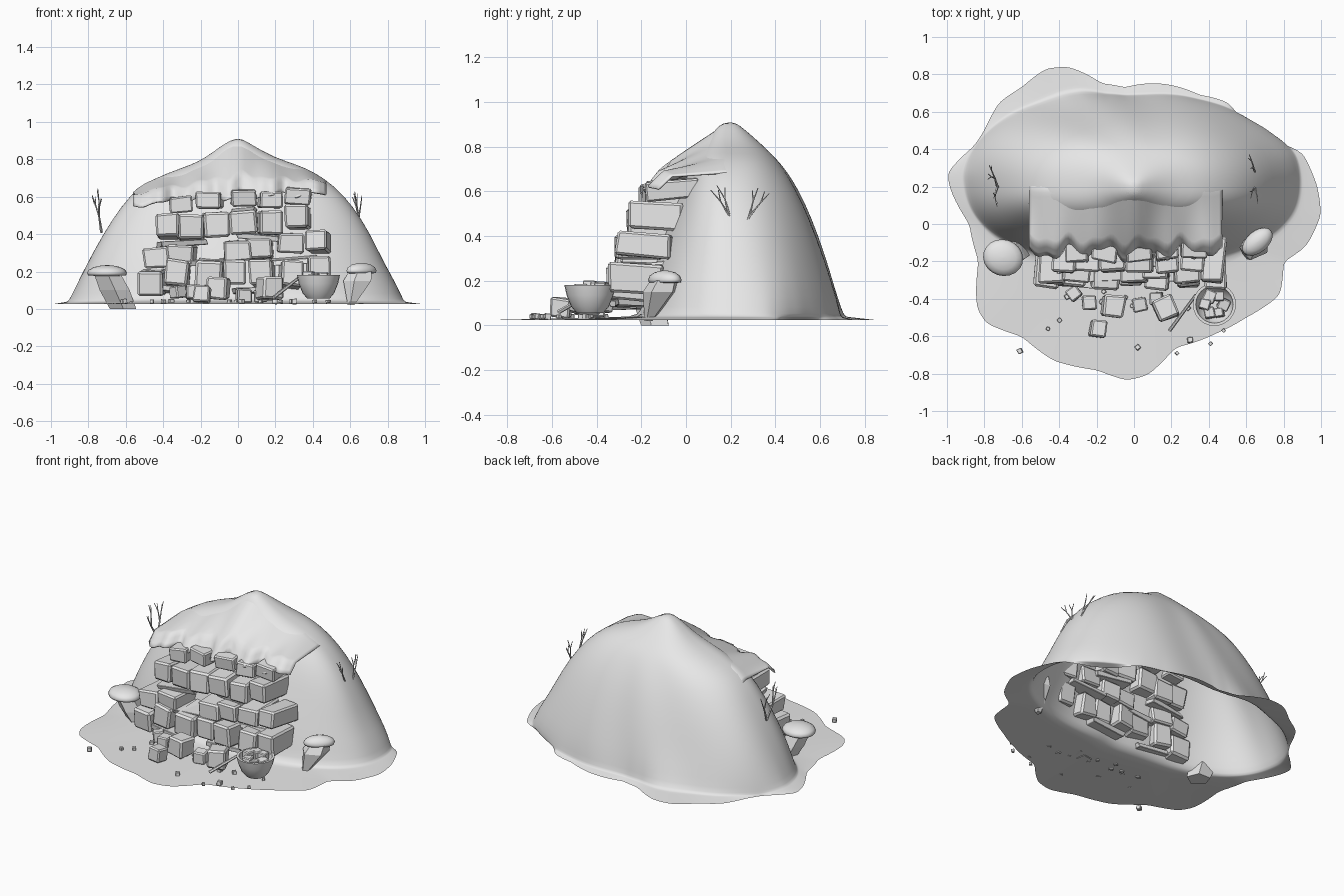
import bpy, bmesh, math, random
from math import sin, cos, tau
from mathutils import Vector, Euler

random.seed(7)
rnd = random.uniform
if "Cube" in bpy.data.objects:
    bpy.data.objects.remove(bpy.data.objects["Cube"])

stone = bpy.data.materials.new("pale grey")
stone.use_nodes = True
stone.diffuse_color = (0.8, 0.8, 0.8, 1)
stone.node_tree.nodes["Principled BSDF"].inputs["Base Color"].default_value = stone.diffuse_color


def finish(name, bm, smooth=False):
    bmesh.ops.recalc_face_normals(bm, faces=bm.faces)
    for f in bm.faces:
        f.smooth = smooth
    mesh = bpy.data.meshes.new(name)
    bm.to_mesh(mesh)
    bm.free()
    mesh.materials.append(stone)
    ob = bpy.data.objects.new(name, mesh)
    bpy.context.collection.objects.link(ob)
    return ob


def loft(bm, rings, closed=True, caps=False):
    """Skin a list of point rows with quads."""
    rows = [[bm.verts.new(p) for p in ring] for ring in rings]
    n = len(rows[0])
    for a, b in zip(rows, rows[1:]):
        for i in range(n if closed else n - 1):
            j = (i + 1) % n
            bm.faces.new((a[i], a[j], b[j], b[i]))
    if caps:
        bm.faces.new(rows[0])
        bm.faces.new(rows[-1])
    return rows


def lathe(bm, profile, centre, sides, squash=1, turn=0, lean=(0, 0)):
    """Stack rings of (radius, height); lean slides them sideways with height."""
    rings = []
    for r, z in profile:
        ring = []
        for i in range(sides):
            a = tau * i / sides
            x, y = r * cos(a), r * squash * sin(a)
            ring.append(Vector((x * cos(turn) - y * sin(turn) + lean[0] * z,
                                x * sin(turn) + y * cos(turn) + lean[1] * z, z)) + Vector(centre))
        rings.append(ring)
    loft(bm, rings, caps=True)


def lerp_table(x, pairs):
    pairs = sorted(pairs)
    if x <= pairs[0][0]:
        return pairs[0][1]
    for (a, u), (b, v) in zip(pairs, pairs[1:]):
        if x <= b:
            return u + (v - u) * (x - a) / max(b - a, 1e-6)
    return pairs[-1][1]


# Hollow mound with a thin ragged apron: height, left, right, front, back reach
LEVELS = [(.04, .89, .87, .2, .68), (.12, .86, .84, .18, .67), (.25, .81, .77, .15, .64),
          (.4, .73, .7, .1, .59), (.55, .63, .61, .05, .53), (.66, .53, .51, 0, .47),
          (.73, .37, .41, -.04, .42), (.77, .25, .32, -.06, .38), (.81, .17, .19, -.09, .34),
          (.88, .08, .07, -.13, .26), (.91, .02, .02, -.17, .22)]
OUTLINE = [(1, .05), (.98, .2), (.9, .38), (.7, .46), (.6, .52), (.5, .65), (.35, .69),
           (.15, .75), (-.05, .73), (-.17, .75), (-.35, .84), (-.47, .83), (-.6, .73),
           (-.72, .65), (-.8, .5), (-.85, .42), (-1, .27), (-.98, .18), (-.88, 0), (-.83, -.2),
           (-.84, -.45), (-.79, -.53), (-.6, -.6), (-.43, -.73), (-.2, -.78), (-.04, -.835),
           (.07, -.81), (.22, -.66), (.45, -.58), (.6, -.5), (.78, -.38), (.8, -.2), (.92, -.12)]
MID, SEGS, ROUND = .2, 160, 2.4
polar = [(math.atan2(y - MID, x), math.hypot(x, y - MID)) for x, y in OUTLINE]
polar += [(a + d, r) for a, r in polar for d in (-tau, tau)]
angles = [tau * i / SEGS - math.pi for i in range(SEGS)]
rim = [lerp_table(a, polar) for a in angles]


def mound_ring(level):
    z, left, right, front, back = level
    ring = []
    for a, edge in zip(angles, rim):
        c, s = cos(a), sin(a)
        wide = right if c > 0 else left
        deep = back - MID if s > 0 else front + MID
        r = (abs(c / wide) ** ROUND + abs(s / deep) ** ROUND) ** (-1 / ROUND)
        r *= 1 + .012 * sin(7 * a + z * 4) * (z < .7)
        # the foot flares towards the rim away from the wall
        flare = .25 * min(max(r * s + .3, 0) * 2, 1) * max(0, 1 - z / .2)
        r += (edge - r) * flare
        ring.append(Vector((r * c, MID + r * s, z)))
    return ring


foot = mound_ring(LEVELS[0])
edge = [Vector((r * cos(a), MID + r * sin(a), .025)) for a, r in zip(angles, rim)]
apron = [[f.lerp(e, t) for f, e in zip(foot, edge)] for t in (1, .7, .4, .15)]
bm = bmesh.new()
rows = loft(bm, apron + [mound_ring(l) for l in LEVELS])
bm.faces.new(rows[-1])
mound = finish("mound", bm, True)
mound.modifiers.new("Smooth", 'SUBSURF').levels = 1

# Overhanging mantle draped over the brow of the wall
crest = [(-l[1], l[0]) for l in LEVELS] + [(l[2], l[0]) for l in LEVELS]
bm = bmesh.new()
grid = []
COLS, DEPTH = 64, 20
for j in range(DEPTH + 1):
    row = []
    for i in range(COLS + 1):
        x = -.56 + 1.03 * i / COLS
        lip = .64 + .06 * x
        ragged = -.16 + .025 * sin(x * 31) + .02 * sin(x * 53 + 1)
        y = .28 + (ragged - .28) * j / DEPTH
        t = min(max((y + .17) / .35, 0), 1)
        top = sum(lerp_table(x + d, crest) for d in (-.04, 0, .04)) / 3
        z = lip + (top - .005 - lip) * t ** .9
        z -= .08 * max(0, (y - .17) / .1) ** 2
        z += .012 * sin(x * 31 + 2) * (1 - t)
        if j > DEPTH - 3:
            z -= .018 * (j - DEPTH + 3)
        row.append(Vector((x, y, z)))
    grid.append(row)
loft(bm, grid, closed=False)
mantle = finish("overhanging_mantle", bm, True)
thick = mantle.modifiers.new("Thickness", 'SOLIDIFY')
thick.thickness, thick.offset = .008, 0


# Rough hewn blocks
def block(name, centre, size, spin=.12):
    bm = bmesh.new()
    bmesh.ops.create_cube(bm, size=1)
    turn = Euler((rnd(-.1, .1), rnd(-.1, .1), rnd(-spin, spin))).to_matrix()
    for v in bm.verts:
        v.co = Vector([c * s * rnd(.88, 1.06) for c, s in zip(v.co, size)])
        v.co = turn @ v.co + Vector(centre)
    bmesh.ops.bevel(bm, geom=bm.edges[:], offset=min(size) * .09, segments=1, affect='EDGES')
    return finish(name, bm)


COURSES = [  # depth position, height of block, then (x, z) of each block
    (-.08, .09, [(-.31, .56), (-.15, .58), (.03, .6), (.17, .58), (.32, .61)]),
    (-.14, .13, [(-.37, .44), (-.25, .43), (-.12, .45), (.03, .47), (.17, .46), (.32, .49)]),
    (-.18, .11, [(-.43, .27), (-.3, .29), (0, .31), (.12, .32), (.28, .35), (.43, .36)]),
    (-.22, .14, [(-.46, .14), (-.32, .19), (-.15, .19), (-.02, .2), (.13, .19), (.28, .18),
                 (.43, .21)]),
]
for n, (y, h, spots) in enumerate(COURSES):
    for k, (x, z) in enumerate(spots):
        block(f"wall_block_{n}_{k}", (x, y + rnd(-.015, .015), z), (rnd(.12, .155), .25, h))

# Thin slabs wedged between the courses
for k, (x, y, z) in enumerate([(.12, -.13, .385), (-.3, -.15, .35), (.3, -.15, .26),
                               (-.15, -.2, .25), (.1, -.22, .1), (-.3, -.24, .1)]):
    block(f"wedge_slab_{k}", (x, y, z), (.26, .2, .03))

# Fallen blocks at the foot of the wall
for k, (x, y, z, s) in enumerate([(-.32, -.37, .09, .07), (-.24, -.42, .09, .08),
                                  (-.11, -.44, .11, .12), (-.19, -.56, .08, .09),
                                  (.03, -.43, .07, .08), (.17, -.45, .11, .12),
                                  (.12, -.4, .07, .07)]):
    block(f"fallen_block_{k}", (x, y, z), (s, s, s), .7)

# Scattered pebbles
spots = [(-.61, -.68), (-.46, -.56), (.02, -.66), (.23, -.69), (.3, -.62), (.41, -.64), (.48, -.57)]
spots += [(rnd(-.4, .5), rnd(-.52, -.36)) for _ in range(12)]
for k, (x, y) in enumerate(spots):
    s = rnd(.015, .03)
    block(f"pebble_{k}", (x, y, .04), (s, s, s), 1.5)

# Bowl of rubble with a stick leaning beside it
bm = bmesh.new()
lathe(bm, [(.06, 0), (.085, .03), (.105, .08), (.115, .125), (.1, .125), (.09, .08), (.06, .05)],
      (.43, -.43, .055), 24)
bowl = finish("bowl", bm, True)
bpy.context.view_layer.objects.active = bowl
bowl.select_set(True)
bpy.ops.object.shade_smooth_by_angle(angle=.7)
for k in range(6):
    a, s = k * tau / 6, rnd(.045, .07)
    block(f"bowl_rubble_{k}", (.43 + .05 * cos(a), -.43 + .05 * sin(a), rnd(.14, .18)), (s, s, s), 1.5)


def tube(bm, p, q, r0, r1, sides=6):
    turn = (q - p).to_track_quat('Z', 'Y')
    loft(bm, [[c + turn @ Vector((r * cos(tau * i / sides), r * sin(tau * i / sides), 0))
               for i in range(sides)] for c, r in ((p, r0), (q, r1))], caps=True)


bm = bmesh.new()
tube(bm, Vector((.19, -.57, .06)), Vector((.33, -.38, .17)), .01, .008)
finish("stick", bm)

# Mushrooms: faceted leaning stem under a smooth domed cap
DOME = [(.55, -.012), (.95, -.008), (1, .005), (.9, .022), (.65, .036), (.3, .044), (.04, .046)]
for side, x, y, z, radius, squash, turn, lean, stem in (
        ("right", -.7, -.18, .188, .108, .9, -.3, (-.45, -.25), [(.075, 0), (.085, .1), (.075, .19)]),
        ("left", .66, -.095, .2, .095, .6, .7, (.3, .4), [(.02, .02), (.085, .15), (.07, .2)])):
    bm = bmesh.new()
    lathe(bm, [(r * radius, h) for r, h in DOME], (x, y, z), 20, squash, turn)
    finish(side + "_mushroom_cap", bm, True)
    bm = bmesh.new()
    lathe(bm, stem, (x - lean[0] * z, y - lean[1] * z, 0), 5, .9, turn, lean)
    finish(side + "_mushroom_stem", bm)


# Bare twig shrubs growing from the flanks
def grow(bm, p, heading, length, radius, depth):
    q = p + heading * length
    tube(bm, p, q, radius, radius * .6, 5)
    if depth:
        for spread in (-.3, .3):
            new = heading + Vector((rnd(-.25, .25), spread + rnd(-.15, .15), .15))
            grow(bm, q, new.normalized(), length * rnd(.6, .9), radius * .65, depth - 1)


for side, root, lean in (("right", (-.73, .2, .41), -.15), ("left", (.65, .24, .4), -.05)):
    bm = bmesh.new()
    for spread in (-.5, .5):
        grow(bm, Vector(root), Vector((lean, spread, 1)).normalized(), .1, .008, 2)
    finish(side + "_twigs", bm)
